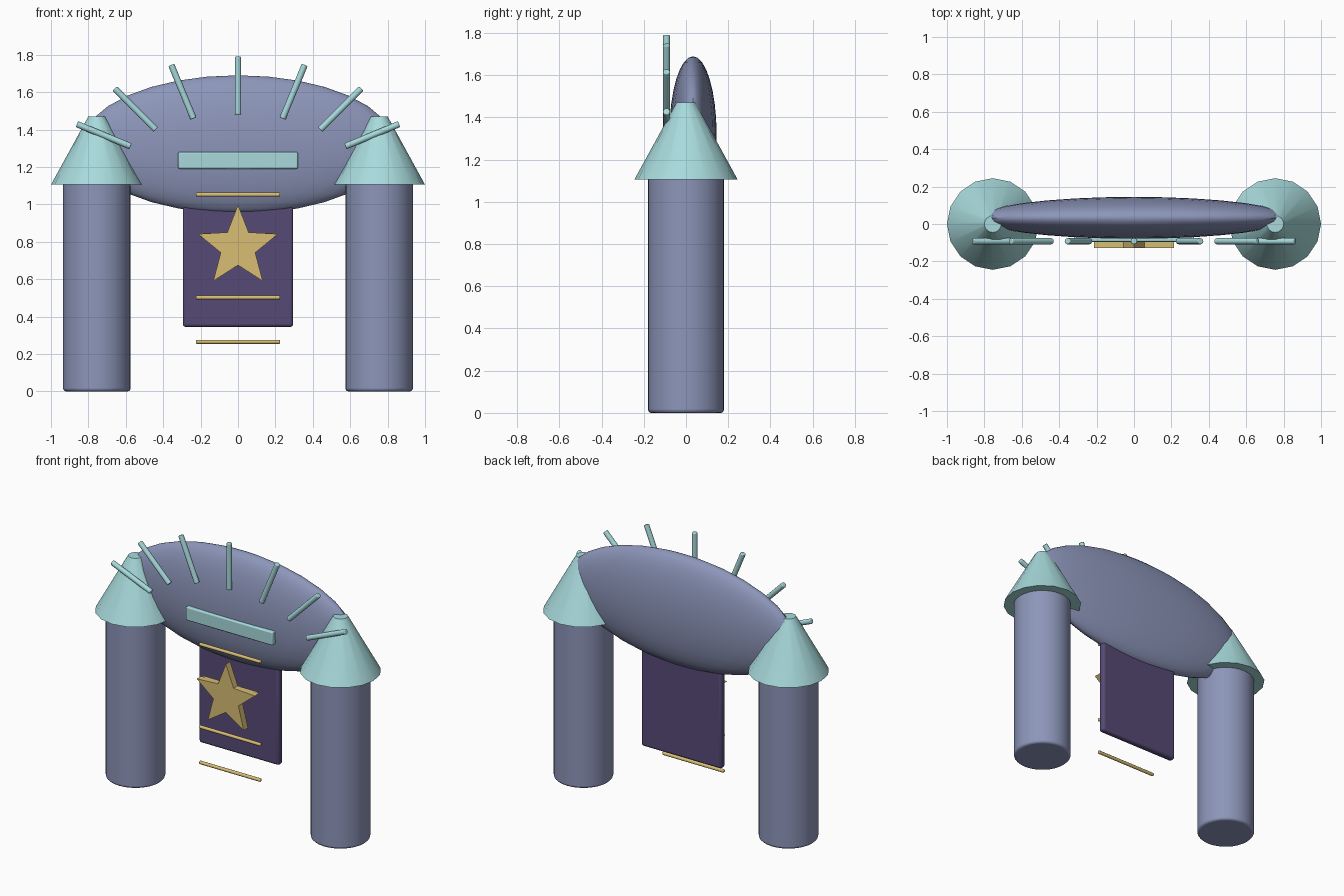
import bpy, bmesh
from math import sin, cos, pi, radians

cube = bpy.data.objects.get("Cube")
if cube:
    bpy.data.objects.remove(cube, do_unlink=True)


def material(name, rgb):
    # sRGB 0-255 to linear
    lin = [((c / 255 + 0.055) / 1.055) ** 2.4 for c in rgb] + [1]
    m = bpy.data.materials.new(name)
    m.use_nodes = True
    m.diffuse_color = lin
    m.node_tree.nodes["Principled BSDF"].inputs["Base Color"].default_value = lin
    return m


slate = material("slate blue", (141, 150, 186))
teal = material("pale teal", (168, 218, 220))
gold = material("gold", (216, 190, 116))
purple = material("deep purple", (86, 74, 118))


def finish(name, mat, bevel=0, smooth=True):
    ob = bpy.context.object
    ob.name = ob.data.name = name
    ob.data.materials.append(mat)
    bpy.ops.object.transform_apply(location=False, rotation=False, scale=True)
    if bevel:
        mod = ob.modifiers.new("rounded_edges", "BEVEL")
        mod.width, mod.segments = bevel, 3
        mod.limit_method = "ANGLE"
        mod.angle_limit = radians(40)
    if smooth:
        bpy.ops.object.shade_smooth_by_angle(angle=radians(40))
    return ob


def rod(name, mat, loc, angle, length, radius):
    # cylinder in the xz plane, tilted from vertical
    bpy.ops.mesh.primitive_cylinder_add(vertices=12, radius=radius, depth=length,
                                        location=loc, rotation=(0, angle, 0))
    return finish(name, mat, 0.005)


def box(name, mat, loc, size, bevel):
    bpy.ops.mesh.primitive_cube_add(size=1, location=loc)
    bpy.context.object.scale = size
    return finish(name, mat, bevel)


# Columns with conical caps
for side, x in (("left", 0.755), ("right", -0.755)):
    bpy.ops.mesh.primitive_cylinder_add(vertices=32, radius=0.18, depth=1.14,
                                        location=(x, 0, 0.57))
    finish(side + "_column", slate, 0.015)
    bpy.ops.mesh.primitive_cone_add(vertices=16, radius1=0.245, radius2=0.045,
                                    depth=0.365, location=(x, 0, 1.2875))
    finish(side + "_column_cap", teal)

# Flattened oval arch body
bpy.ops.mesh.primitive_uv_sphere_add(segments=32, ring_count=16, radius=1,
                                     location=(0, 0.033, 1.32))
bpy.context.object.scale = (0.835, 0.112, 0.37)
finish("arch_body", slate)

# Plaque on the front of the body
box("front_plaque", teal, (0, -0.07, 1.235), (0.64, 0.05, 0.09), 0.008)

# Fan of rods along the top
for i in range(-3, 4):
    a = i * pi / 8
    rod(f"crown_rod_{i + 4}", teal, (0.777 * sin(a), -0.092, 1.205 + 0.43 * cos(a)),
        a, 0.31, 0.017)

# Hanging banner
box("banner", purple, (0, 0.03, 0.71), (0.59, 0.045, 0.73), 0.015)

# Gold trim bars
for i, (z, length) in enumerate(((1.052, 0.45), (0.835, 0.4), (0.502, 0.45), (0.265, 0.45))):
    rod(f"trim_bar_{i + 1}", gold, (0, -0.08, z), pi / 2, length, 0.011)

# Five pointed star
bm = bmesh.new()
ring = []
for i in range(10):
    r = 0.097 if i % 2 else 0.225
    a = i * pi / 5
    ring.append(bm.verts.new((r * sin(a), 0, r * cos(a))))
face = bm.faces.new(ring)
out = bmesh.ops.extrude_face_region(bm, geom=[face])
verts = [v for v in out["geom"] if isinstance(v, bmesh.types.BMVert)]
bmesh.ops.translate(bm, verts=verts, vec=(0, 0.045, 0))
bmesh.ops.recalc_face_normals(bm, faces=bm.faces)
mesh = bpy.data.meshes.new("star")
bm.to_mesh(mesh)
bm.free()
star = bpy.data.objects.new("star", mesh)
star.location = (0, -0.128, 0.772)
mesh.materials.append(gold)
bpy.context.collection.objects.link(star)
